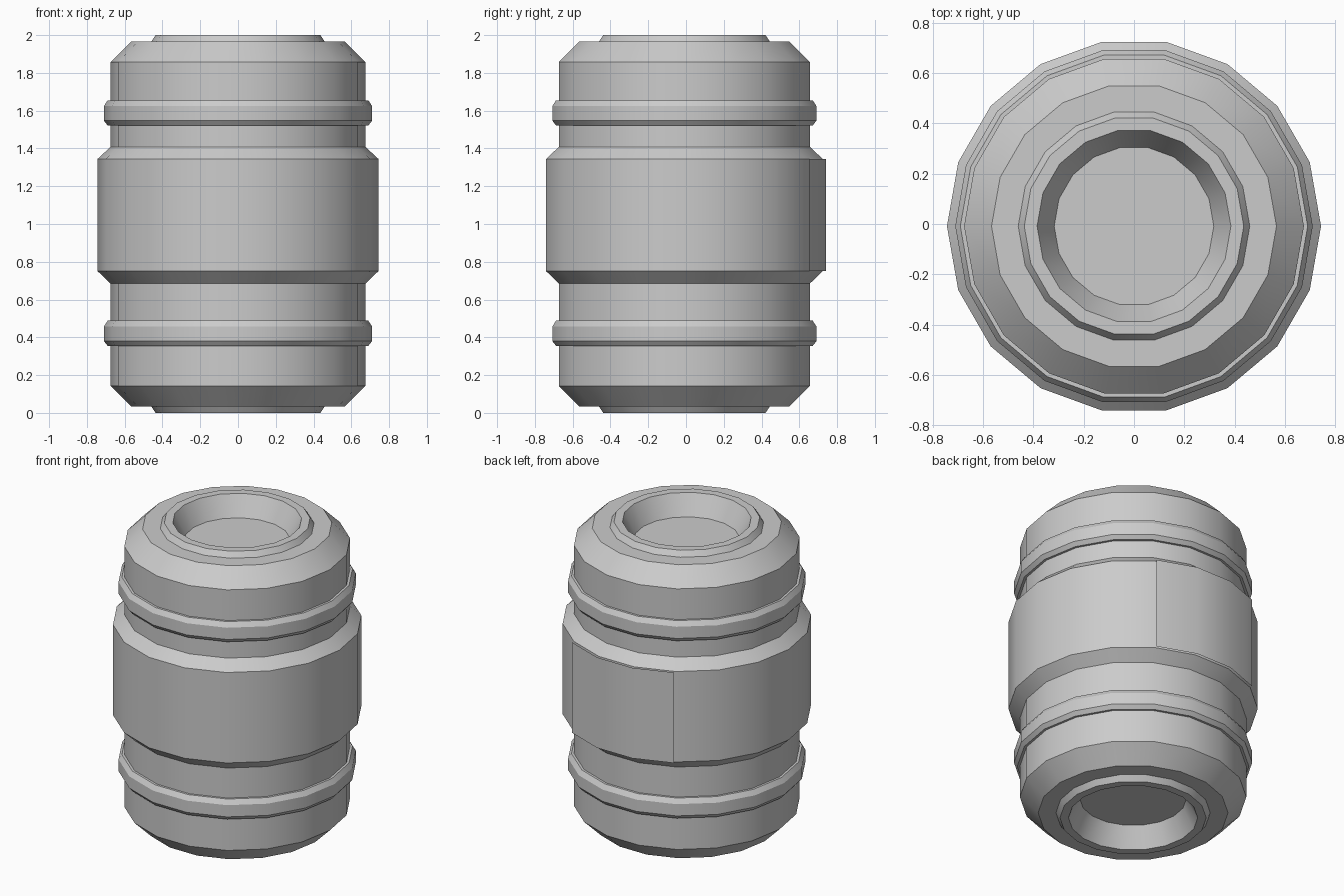
import bpy, bmesh, math

if "Cube" in bpy.data.objects:
    bpy.data.objects.remove(bpy.data.objects["Cube"], do_unlink=True)

SIDES = 18
STEP = 2 * math.pi / SIDES
Y_SHIFT = -0.0085
BODY, BAND, RING, RING_LIP = 0.675, 0.743, 0.71, 0.69

grey = bpy.data.materials.new("plain grey")
grey.use_nodes = True
grey.diffuse_color = (0.6, 0.6, 0.6, 1)
grey.node_tree.nodes["Principled BSDF"].inputs["Base Color"].default_value = (0.6, 0.6, 0.6, 1)


def sweep(name, profile, first=0, count=SIDES, shift=Y_SHIFT):
    """Turn an (r, z) profile, listed bottom to top, about the z axis."""
    bm = bmesh.new()
    closed = count == SIDES
    rows = []
    for r, z in profile:
        steps = range(first, first + count + (0 if closed else 1))
        rows.append([bm.verts.new((r * math.cos(i * STEP), r * math.sin(i * STEP) + shift, z))
                     for i in steps])
    for low, high in zip(rows, rows[1:]):
        for i in range(count):
            j = (i + 1) % len(low)
            bm.faces.new((low[i], low[j], high[j], high[i]))
    if closed:
        bm.faces.new(rows[0][::-1])
        bm.faces.new(rows[-1])
    mesh = bpy.data.meshes.new(name)
    bm.to_mesh(mesh)
    bm.free()
    mesh.materials.append(grey)
    obj = bpy.data.objects.new(name, mesh)
    bpy.context.collection.objects.link(obj)
    bpy.ops.object.select_all(action="DESELECT")
    obj.select_set(True)
    bpy.context.view_layer.objects.active = obj
    bpy.ops.object.shade_smooth_by_angle(angle=math.radians(30))
    return obj


def hoop(z):
    """Raised hoop whose bottom edge is at z."""
    return [(BODY, z), (RING_LIP, z), (RING, z + 0.025),
            (RING, z + 0.102), (RING_LIP, z + 0.133), (BODY, z + 0.133)]


# Recessed end with rim and chamfer, mirrored for the top
end = [(0.317, 0.13), (0.385, 0), (0.436, 0), (0.46, 0.035), (0.566, 0.035), (BODY, 0.143)]
top_end = [(r, 2 - z) for r, z in reversed(end)]

# Wide middle band
band = [(BODY, 0.685), (BAND, 0.75), (BAND, 1.345), (BODY, 1.408)]

sweep("barrel_body", end + hoop(0.355) + band + hoop(1.522) + top_end)

# Thin curved plate standing just off the back of the band
sweep("back_plate", [(BAND, 0.75), (BAND, 1.345)], first=3, count=3, shift=Y_SHIFT + 0.018)
